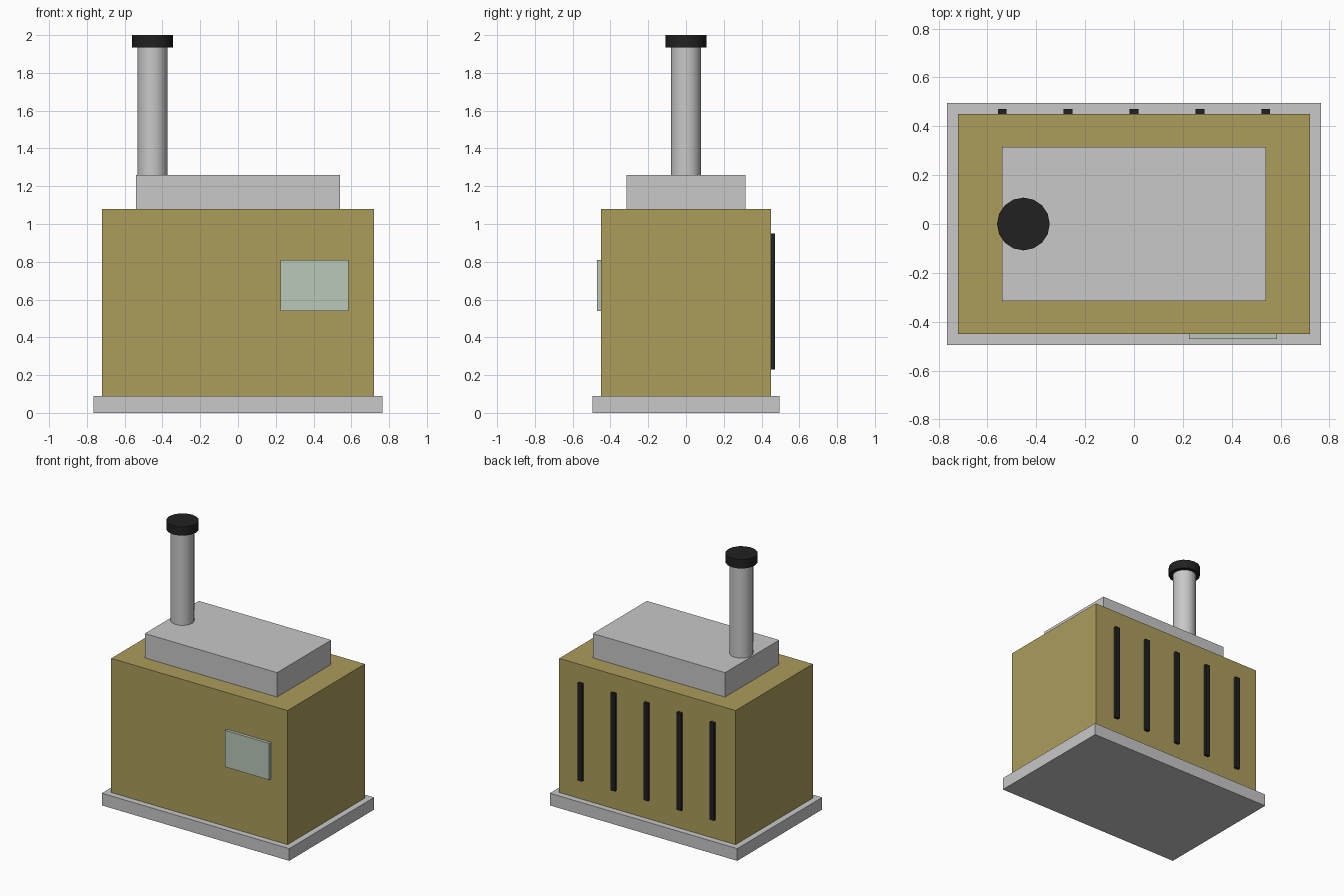
import bpy
import math

cube = bpy.data.objects.get("Cube")
if cube:
    bpy.data.objects.remove(cube, do_unlink=True)


def material(name, r, g, b):
    mat = bpy.data.materials.new(name)
    mat.use_nodes = True
    mat.diffuse_color = (r, g, b, 1)
    mat.node_tree.nodes["Principled BSDF"].inputs["Base Color"].default_value = (r, g, b, 1)
    return mat


grey = material("light grey", 0.58, 0.58, 0.58)
olive = material("olive yellow", 0.41, 0.34, 0.105)
black = material("soft black", 0.015, 0.015, 0.015)
glass = material("pale green", 0.48, 0.58, 0.48)


def box(name, mat, x, y, z):
    """Box spanning the given (low, high) ranges."""
    ranges = (x, y, z)
    bpy.ops.mesh.primitive_cube_add(size=1, location=[(a + b) / 2 for a, b in ranges])
    obj = bpy.context.object
    obj.name = name
    obj.scale = [b - a for a, b in ranges]
    bpy.ops.object.transform_apply(location=False, rotation=False, scale=True)
    obj.data.materials.append(mat)
    return obj


def cylinder(name, mat, x, radius, low, high):
    bpy.ops.mesh.primitive_cylinder_add(vertices=16, radius=radius, depth=high - low,
                                        location=(x, 0, (low + high) / 2))
    obj = bpy.context.object
    obj.name = name
    obj.data.materials.append(mat)
    bpy.ops.object.shade_smooth_by_angle(angle=math.radians(35))
    return obj


# Base, housing and raised roof
box("base_plinth", grey, (-0.765, 0.765), (-0.495, 0.495), (0, 0.09))
box("housing", olive, (-0.72, 0.72), (-0.45, 0.45), (0.09, 1.08))
box("roof_block", grey, (-0.54, 0.54), (-0.315, 0.315), (1.08, 1.26))

# Exhaust stack and its cap
cylinder("exhaust_pipe", grey, -0.453, 0.08, 1.26, 1.935)
cylinder("exhaust_cap", black, -0.453, 0.108, 1.935, 2.0)

# Control panel on the front
box("control_panel", glass, (0.225, 0.585), (-0.472, -0.45), (0.54, 0.81))

# Row of vent slots on the back
for i in range(5):
    x = (i - 2) * 0.27
    box(f"vent_slot_{i + 1}", black, (x - 0.018, x + 0.018), (0.45, 0.47), (0.23, 0.95))
